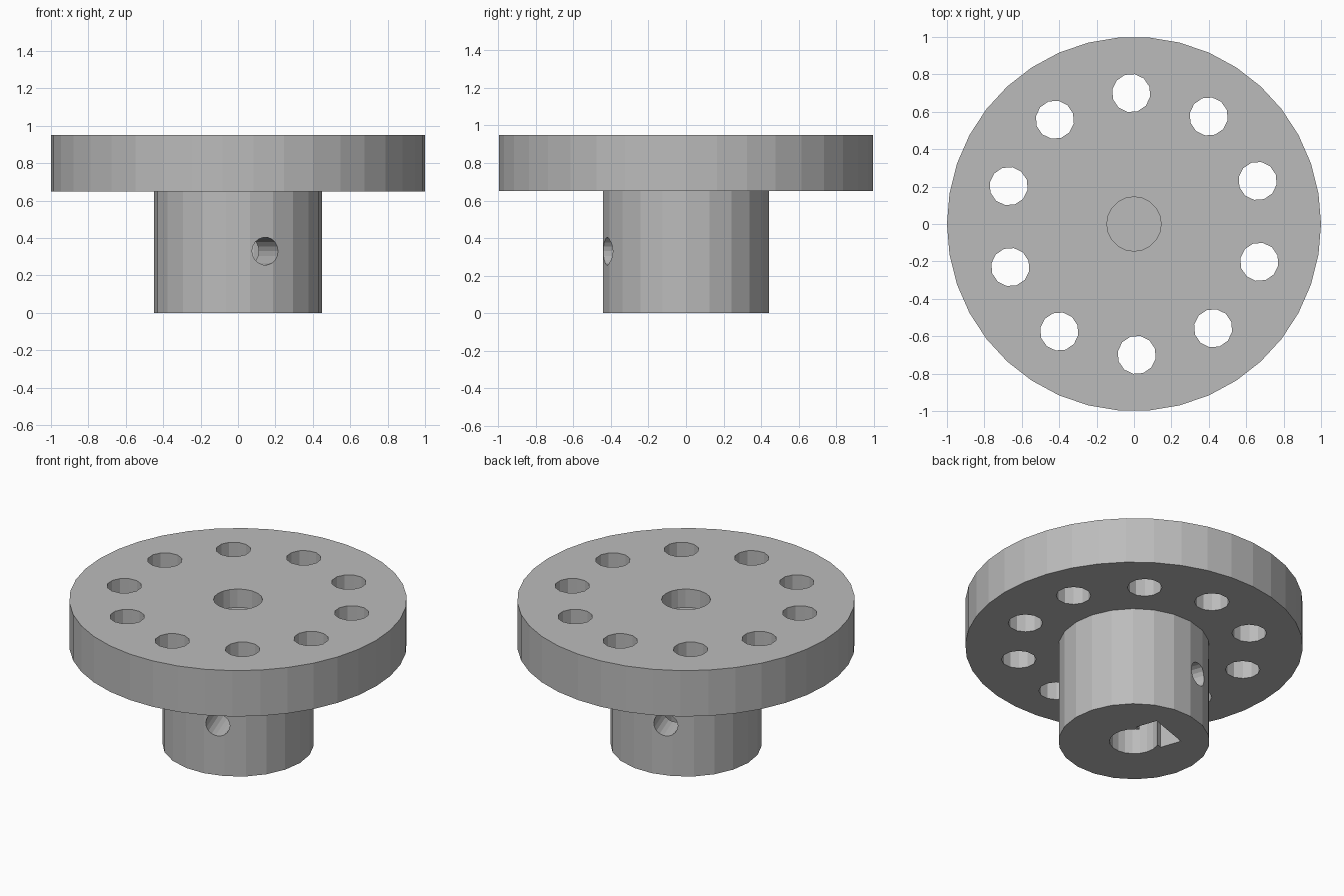
import bpy, bmesh, math
from mathutils import Matrix, Vector

cube = bpy.data.objects.get("Cube")
if cube:
    bpy.data.objects.remove(cube, do_unlink=True)

TURN = math.radians(19.2)          # pattern rotation about z

grey = bpy.data.materials.new("light_grey")
grey.use_nodes = True
grey.diffuse_color = (0.5, 0.5, 0.5, 1)
grey.node_tree.nodes["Principled BSDF"].inputs["Base Color"].default_value = (0.5, 0.5, 0.5, 1)


def prism(name, outline, low, high, matrix=Matrix()):
    """Extrude a flat outline from low to high along z, then place it."""
    bm = bmesh.new()
    face = bm.faces.new([bm.verts.new((x, y, low)) for x, y in outline])
    top = bmesh.ops.extrude_face_region(bm, geom=[face])["geom"]
    moved = [v for v in top if isinstance(v, bmesh.types.BMVert)]
    bmesh.ops.translate(bm, verts=moved, vec=(0, 0, high - low))
    bmesh.ops.recalc_face_normals(bm, faces=bm.faces)
    bm.transform(matrix)
    mesh = bpy.data.meshes.new(name)
    bm.to_mesh(mesh)
    bm.free()
    mesh.materials.append(grey)
    obj = bpy.data.objects.new(name, mesh)
    bpy.context.collection.objects.link(obj)
    return obj


def circle(radius, sides, start=0.0):
    step = math.tau / sides
    return [(radius * math.cos(start + i * step), radius * math.sin(start + i * step))
            for i in range(sides)]


def combine(target, others, operation):
    """Apply booleans to the target and remove the helper objects."""
    for other in others:
        mod = target.modifiers.new(other.name, "BOOLEAN")
        mod.operation, mod.solver, mod.object = operation, "EXACT", other
    graph = bpy.context.evaluated_depsgraph_get()
    mesh = bpy.data.meshes.new_from_object(target.evaluated_get(graph))
    target.modifiers.clear()
    target.data = mesh
    for other in others:
        bpy.data.objects.remove(other, do_unlink=True)


# Flange and hub joined into one solid
body = prism("flanged_hub", circle(1.0, 38), 0.65, 0.95)
combine(body, [prism("hub", circle(0.448, 22), 0, 0.7)], "UNION")

# Shaft bore from below and a blind recess from above
cutters = [prism("shaft_bore", circle(0.145, 20), -0.1, 0.80),
           prism("top_recess", circle(0.145, 20), 0.83, 1.1)]

# Ring of bolt holes
for i in range(10):
    angle = TURN + i * math.tau / 10
    place = Matrix.Translation((0.7 * math.cos(angle), 0.7 * math.sin(angle), 0))
    cutters.append(prism("bolt_hole", circle(0.103, 12, TURN), 0.5, 1.1, place))

# Set screw hole across the hub: local z runs outward, local y runs up
across = Matrix.Rotation(TURN, 4, "Z") @ Matrix.Translation((0, 0, 0.33)) \
    @ Matrix.Rotation(-math.pi / 2, 4, "X") @ Matrix.Rotation(math.pi, 4, "Z")
cutters.append(prism("screw_hole", circle(0.074, 18), -0.7, 0.7, across))

# Nut slot with a pointed roof, open at the bottom, on the back side
slot = [(-0.14, -0.5), (0.14, -0.5), (0.14, 0.08), (0, 0.16), (-0.14, 0.08)]
cutters.append(prism("nut_slot", slot, 0.10, 0.24, across))

combine(body, cutters, "DIFFERENCE")
for poly in body.data.polygons:
    poly.use_smooth = False
